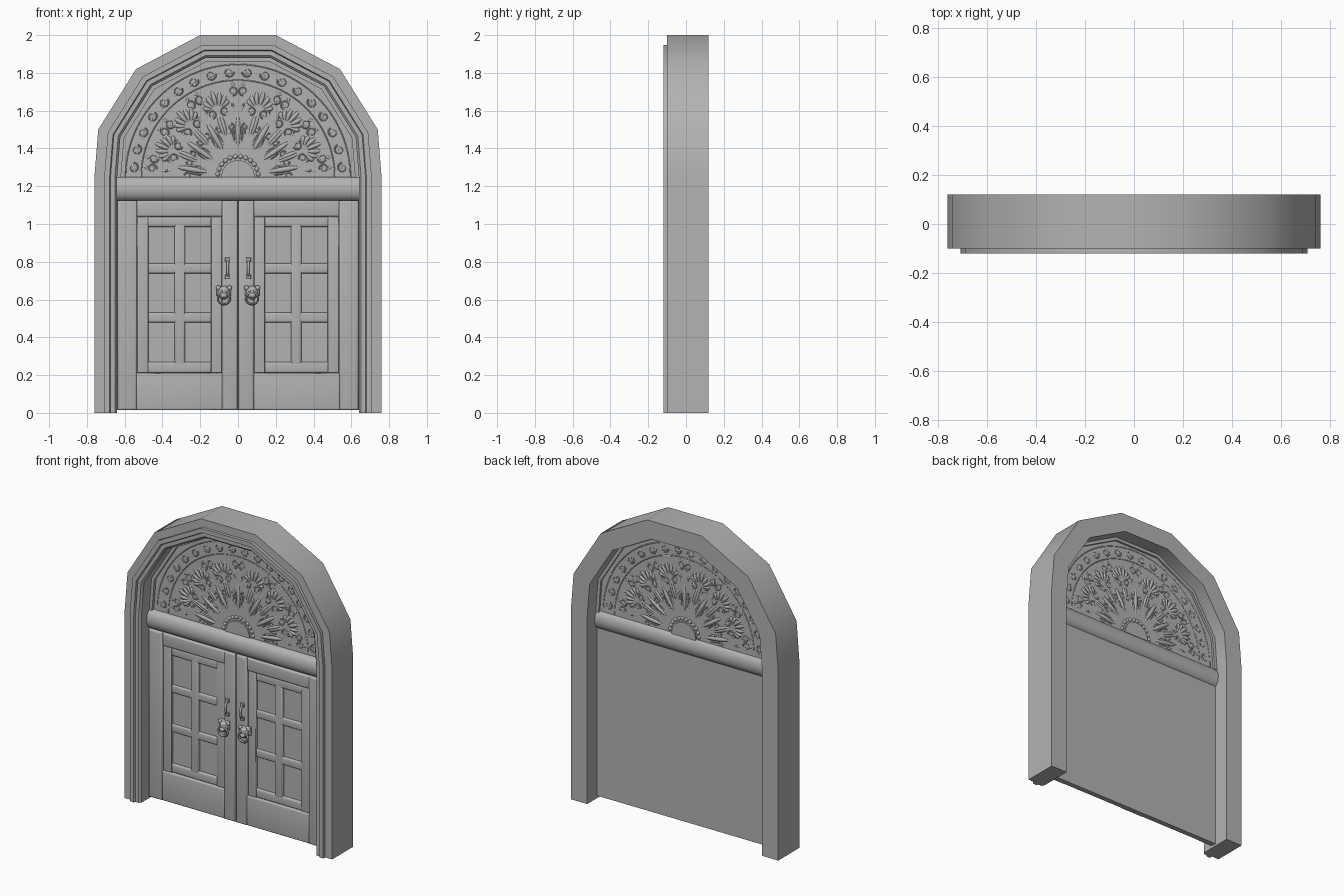
import bpy, bmesh
from math import sin, cos, pi, radians
from mathutils import Vector, Matrix

cube = bpy.data.objects.get("Cube")
if cube:
    bpy.data.objects.remove(cube)

GREY = (0.45, 0.45, 0.45, 1)
grey = bpy.data.materials.new("plain_grey")
grey.use_nodes = True
grey.diffuse_color = GREY
grey.node_tree.nodes["Principled BSDF"].inputs["Base Color"].default_value = GREY


def finish(obj, mirror=False, angle=35):
    obj.data.materials.clear()
    obj.data.materials.append(grey)
    bpy.ops.object.select_all(action='DESELECT')
    obj.select_set(True)
    bpy.context.view_layer.objects.active = obj
    bpy.ops.object.shade_smooth_by_angle(angle=radians(angle))
    if mirror:
        obj.modifiers.new("mirror", 'MIRROR')
    return obj


def add_mesh(name, bm, mirror=False, angle=35):
    bmesh.ops.recalc_face_normals(bm, faces=bm.faces)
    mesh = bpy.data.meshes.new(name)
    bm.to_mesh(mesh)
    bm.free()
    obj = bpy.data.objects.new(name, mesh)
    bpy.context.collection.objects.link(obj)
    return finish(obj, mirror, angle)


def bar(name, x, y, z, bevel=0.0, mirror=True):
    """Box between (min, max) pairs with rounded edges."""
    bm = bmesh.new()
    size = [b - a for a, b in (x, y, z)]
    mid = [(a + b) / 2 for a, b in (x, y, z)]
    bmesh.ops.create_cube(bm, size=1, matrix=Matrix.Translation(mid) @ Matrix.Diagonal((*size, 1)))
    if bevel:
        front = [e for e in bm.edges if all(v.co.y < mid[1] for v in e.verts)]
        bmesh.ops.bevel(bm, geom=front, offset=bevel, segments=3, profile=0.5, affect='EDGES')
    return add_mesh(name, bm, mirror)


def inset_path(path, d):
    """Move an open (x, z) path inwards by d with mitred corners."""
    pts = [Vector(p) for p in path]
    normals = []
    for a, b in zip(pts, pts[1:]):
        t = (b - a).normalized()
        normals.append(Vector((t.y, -t.x)))
    first, last = [normals[0]] + normals, normals + [normals[-1]]
    return [p + (m + n) * d / (1 + m.dot(n)) for p, m, n in zip(pts, first, last)]


def sweep(name, path, section):
    """Sweep a closed (inset, y) section along the arch."""
    bm = bmesh.new()
    rows = [[bm.verts.new((p.x, y, p.y)) for p in inset_path(path, d)] for d, y in section]
    for r, row in enumerate(rows):
        prev = rows[r - 1]
        for i in range(len(row) - 1):
            bm.faces.new((prev[i], prev[i + 1], row[i + 1], row[i]))
    for end in (0, -1):
        bm.faces.new([row[end] for row in rows])
    return add_mesh(name, bm)


# Arched frame with stepped front moulding
half = [(-0.76, 1.25), (-0.74, 1.5), (-0.54, 1.82), (-0.2, 2.0)]
arch = half + [(-x, z) for x, z in reversed(half)]
full = [(-0.76, 0)] + arch + [(0.76, 0)]
sweep("arched_frame", full, [
    (0, 0.12), (0, -0.1), (0.052, -0.1), (0.052, -0.12), (0.08, -0.12),
    (0.085, -0.108), (0.108, -0.108), (0.12, -0.095), (0.12, 0.12)])
sweep("lunette_trim", arch, [(0.115, 0.03), (0.115, -0.015), (0.14, -0.015), (0.14, 0.03)])

# Lunette backing panel
bm = bmesh.new()
outline = [bm.verts.new((p.x, 0.004, p.y)) for p in inset_path(arch, 0.115)]
panel = bm.faces.new(outline)
back = bmesh.ops.extrude_face_region(bm, geom=[panel])["geom"]
bmesh.ops.translate(bm, vec=(0, 0.012, 0), verts=[v for v in back if isinstance(v, bmesh.types.BMVert)])
add_mesh("lunette_panel", bm)

# Rounded transom beam
bm = bmesh.new()
bmesh.ops.create_cone(bm, cap_ends=True, segments=24, radius1=1, radius2=1, depth=1.29)
bmesh.ops.transform(bm, verts=bm.verts, matrix=Matrix.Translation((0, 0, 1.187))
                    @ Matrix.Diagonal((1, 0.042, 0.063, 1)) @ Matrix.Rotation(pi / 2, 4, 'Y'))
add_mesh("transom_beam", bm)

# Door leaves: slab, stiles, rails and glazing bars
BACK = 0.015
bar("door_slab", (0.001, 0.642), (0, BACK), (0.015, 1.15))
bar("centre_stile", (0.002, 0.085), (-0.03, BACK), (0.015, 1.125), 0.012)
bar("outer_stile", (0.535, 0.638), (-0.03, BACK), (0.015, 1.125), 0.012)
bar("bottom_rail", (0.08, 0.54), (-0.026, BACK), (0.015, 0.212), 0.01)
bar("top_rail", (0.08, 0.54), (-0.026, BACK), (1.038, 1.125), 0.014)
for x in ((0.085, 0.143), (0.475, 0.535)):
    bar("panel_side_bar", x, (-0.018, BACK), (0.212, 1.04), 0.006)
bar("panel_bottom_bar", (0.14, 0.48), (-0.016, BACK), (0.212, 0.27), 0.012)
bar("panel_top_bar", (0.14, 0.48), (-0.016, BACK), (0.985, 1.04), 0.012)
bar("upright_glazing_bar", (0.28, 0.336), (-0.016, BACK), (0.22, 1.035), 0.012)
for z in (0.505, 0.765):
    bar("cross_glazing_bar", (0.14, 0.48), (-0.014, BACK), (z - 0.026, z + 0.026), 0.011)


def tubes(name, lines, depth, mirror=False):
    """Round rods along 3D lines; each point is (position, thickness)."""
    curve = bpy.data.curves.new(name, 'CURVE')
    curve.dimensions = '3D'
    curve.bevel_depth = depth
    curve.bevel_resolution = 1
    curve.use_fill_caps = True
    for line in lines:
        spline = curve.splines.new('POLY')
        spline.points.add(len(line) - 1)
        for point, (co, thick) in zip(spline.points, line):
            point.co = (*co, 1)
            point.radius = thick
    obj = bpy.data.objects.new(name, curve)
    bpy.context.collection.objects.link(obj)
    bpy.ops.object.select_all(action='DESELECT')
    obj.select_set(True)
    bpy.context.view_layer.objects.active = obj
    bpy.ops.object.convert(target='MESH')
    return finish(bpy.context.view_layer.objects.active, mirror, 60)


# Lunette ornament, drawn as radial u and sideways v around the centre
def place(angle, u, v):
    a = radians(angle)
    x, z = u * cos(a) - v * sin(a), 1.25 + u * sin(a) + v * cos(a)
    return (x, 0.01, max(z, 1.25))


def scroll(angle, u, v, size, side, start=0, turns=1.6):
    steps = 18
    line = []
    for i in range(steps + 1):
        t = i / steps
        r, a = size * (1 - 0.8 * t), start + side * t * turns * 2 * pi
        line.append((place(angle, u + r * cos(a), v + r * sin(a)), 1 - 0.3 * t))
    return line


def sweep_line(angle, p, q, bow, fat=1.0, tip=0.25):
    """Bowed stroke from p to q, fattest in the middle."""
    line = []
    for i in range(9):
        t = i / 8
        s = sin(pi * t)
        u, v = p[0] + (q[0] - p[0]) * t, p[1] + (q[1] - p[1]) * t + bow * s
        line.append((place(angle, u, v), tip + (fat - tip) * s))
    return line


rods = []
# Rim rails and running scrolls
for radius in (0.595, 0.512):
    rods.append([(place(a * 3, radius, 0), 0.9) for a in range(61)])
for i in range(18):
    angle, side = 5 + i * 10, 1 if i < 9 else -1
    rods.append(scroll(angle, 0.555, 0, 0.027, side, start=pi / 2 * side))
    rods.append(sweep_line(angle, (0.53, -0.05 * side), (0.57, 0.045 * side), 0.01, 1.1))

# Palmettes with volutes beneath
for angle in (22, 47, 73, 107, 133, 158):
    for k in range(-3, 4):
        reach = 0.105 - 0.012 * abs(k)
        tip = (0.39 + reach * cos(k * 0.42), reach * sin(k * 0.42))
        rods.append(sweep_line(angle, (0.375, k * 0.004), tip, 0.006 * k, 1.6))
    for side in (-1, 1):
        rods.append(scroll(angle, 0.355, side * 0.035, 0.023, side, start=pi))
        rods.append(sweep_line(angle, (0.14, 0), (0.34, side * 0.045), side * 0.016, 1.1, 0.5))
        rods.append(sweep_line(angle, (0.2, side * 0.005), (0.37, side * 0.008), 0, 1.5))

# Spear rays and paired scrolls between the palmettes
for angle in (9, 34.5, 60, 90, 120, 145.5, 171):
    rods.append(sweep_line(angle, (0.13, 0), (0.36, 0), 0, 1.9))
    for side in (-1, 1):
        rods.append(sweep_line(angle, (0.14, 0), (0.3, 0), side * 0.022, 1, 0.5))
        rods.append(scroll(angle, 0.265, side * 0.036, 0.018, -side, start=0))
        rods.append(scroll(angle, 0.455, side * 0.027, 0.025, side, start=pi))
        rods.append(sweep_line(angle, (0.33, 0), (0.43, side * 0.03), side * 0.014, 1.1, 0.6))
        rods.append(sweep_line(angle, (0.47, side * 0.045), (0.505, side * 0.01), 0, 1.2))
tubes("lunette_scrollwork", rods, 0.0085)

# Central half disc with a ring of beads
bm = bmesh.new()
bmesh.ops.create_cone(bm, cap_ends=True, segments=32, radius1=0.088, radius2=0.088, depth=0.03,
                      matrix=Matrix.Translation((0, 0.01, 1.25)) @ Matrix.Rotation(pi / 2, 4, 'X'))
bmesh.ops.bisect_plane(bm, geom=bm.verts[:] + bm.edges[:] + bm.faces[:], plane_co=(0, 0, 1.24),
                       plane_no=(0, 0, 1), clear_inner=True)
add_mesh("lunette_half_disc", bm)
bm = bmesh.new()
for i in range(12):
    bmesh.ops.create_uvsphere(bm, u_segments=10, v_segments=6, radius=0.014,
                              matrix=Matrix.Translation(place(7.5 + i * 15, 0.108, 0)))
add_mesh("lunette_beads", bm, angle=60)

# Pull handles
grip = [((0.055, -0.03 - 0.025 * sin(pi * i / 10) ** 0.5, 0.722 + 0.0086 * i), 1) for i in range(11)]
tubes("pull_grip", [grip], 0.007, mirror=True)
for z in (0.72, 0.81):
    bar("pull_plate", (0.042, 0.068), (-0.042, -0.02), (z - 0.012, z + 0.012), 0.004)

# Animal-mask knockers with hanging rings
bar("knocker_plate", (0.036, 0.114), (-0.042, -0.02), (0.62, 0.672), 0.01)
bm = bmesh.new()
for x, y, z, sx, sy, sz in ((0, -0.04, 0.635, 0.032, 0.022, 0.035), (0, -0.06, 0.622, 0.018, 0.012, 0.014),
                            (-0.03, -0.04, 0.662, 0.013, 0.01, 0.013), (0.03, -0.04, 0.662, 0.013, 0.01, 0.013),
                            (-0.014, -0.056, 0.645, 0.009, 0.008, 0.007), (0.014, -0.056, 0.645, 0.009, 0.008, 0.007)):
    bmesh.ops.create_uvsphere(bm, u_segments=14, v_segments=8, radius=1,
                              matrix=Matrix.Translation((0.075 + x, y, z)) @ Matrix.Diagonal((sx, sy, sz, 1)))
add_mesh("knocker_mask", bm, mirror=True, angle=60)
ring = [((0.075 + 0.032 * cos(i * pi / 12), -0.05, 0.605 + 0.03 * sin(i * pi / 12)), 1) for i in range(25)]
tubes("knocker_ring", [ring], 0.0065, mirror=True)
